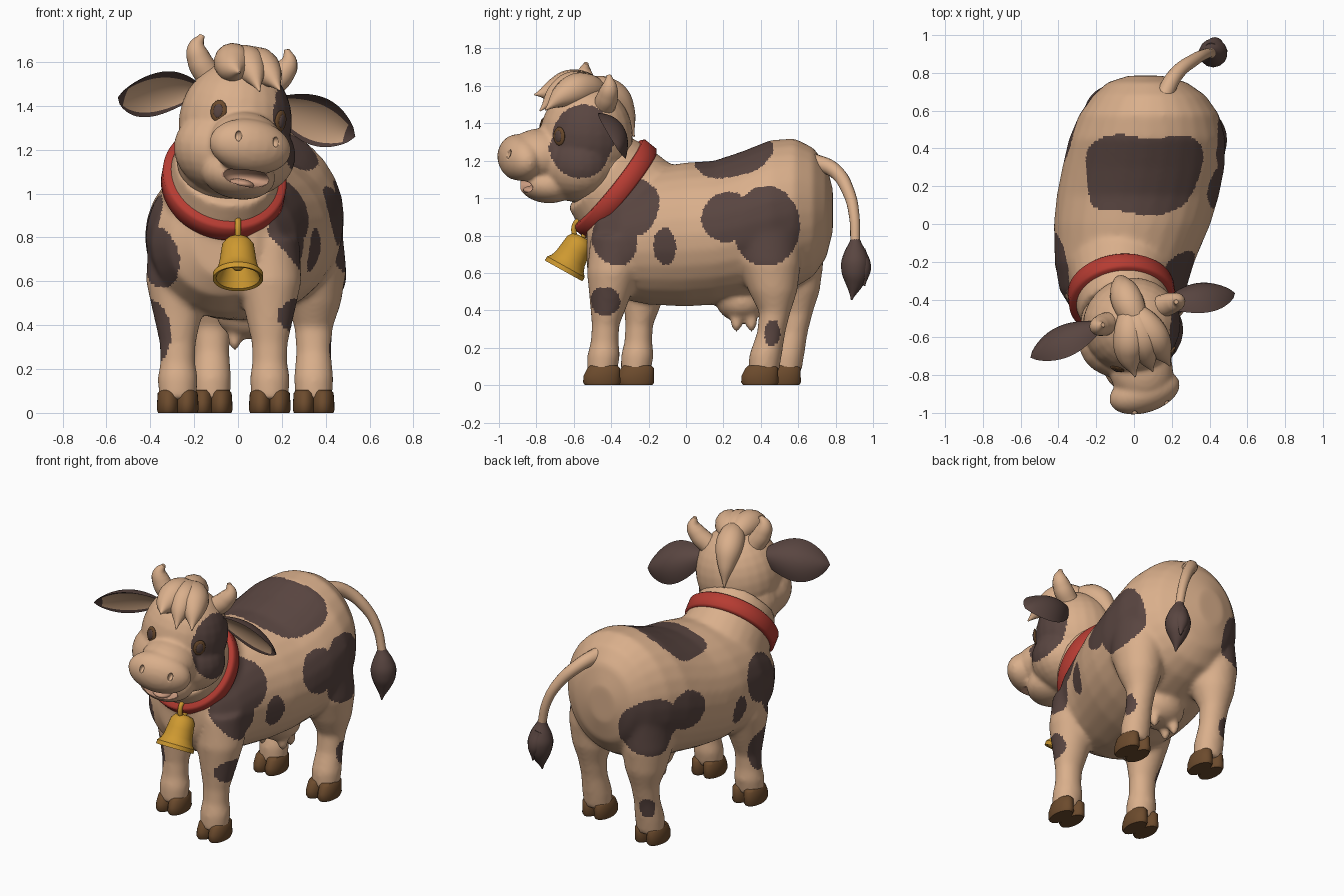
import bpy, bmesh, math
from mathutils import Matrix, Vector

cube = bpy.data.objects.get("Cube")
if cube:
    bpy.data.objects.remove(cube)


def material(name, *rgb):
    mat = bpy.data.materials.new(name)
    mat.use_nodes = True
    mat.diffuse_color = (*rgb, 1)
    mat.node_tree.nodes["Principled BSDF"].inputs["Base Color"].default_value = (*rgb, 1)
    return mat


TAN = material("tan hide", .70, .43, .26)
DARK = material("dark brown patch", .10, .06, .052)
HOOF = material("hoof brown", .15, .07, .026)
RED = material("collar red", .47, .045, .032)
GOLD = material("bell gold", .62, .32, .03)
MOUTH = material("mouth pink", .58, .32, .21)

X, Y, Z = Vector((1, 0, 0)), Vector((0, 1, 0)), Vector((0, 0, 1))
HEAD = (Matrix.Translation((-.02, -.52, 1.3)) @ Matrix.Rotation(math.radians(17.5), 4, 'Z')
        @ Matrix.Rotation(math.radians(9), 4, 'Y'))


def add_object(name, mesh, mats, matrix=Matrix()):
    ob = bpy.data.objects.new(name, mesh)
    bpy.context.collection.objects.link(ob)
    for m in mats:
        mesh.materials.append(m)
    for p in mesh.polygons:
        p.use_smooth = True
    ob.matrix_world = matrix
    return ob


def to_mesh(bm, name):
    bmesh.ops.recalc_face_normals(bm, faces=bm.faces[:])
    mesh = bpy.data.meshes.new(name)
    bm.to_mesh(mesh)
    bm.free()
    return mesh


def sharpen(ob, angle):
    bpy.ops.object.select_all(action='DESELECT')
    ob.select_set(True)
    bpy.context.view_layer.objects.active = ob
    bpy.ops.object.shade_smooth_by_angle(angle=math.radians(angle))


def evaluated_mesh(ob):
    deps = bpy.context.evaluated_depsgraph_get()
    mesh = bpy.data.meshes.new_from_object(ob.evaluated_get(deps))
    mesh.materials.clear()
    return mesh


def ball(bm, centre, radii, turn=0):
    bmesh.ops.create_uvsphere(bm, u_segments=24, v_segments=16, radius=1,
                              matrix=Matrix.Translation(centre) @ Matrix.Rotation(turn, 4, 'Z')
                              @ Matrix.Diagonal((*radii, 1)))


def loft(bm, rings, u, v, n=28):
    """Skin elliptical rings given as (centre, radius along u, radius along v)."""
    loops = []
    for c, ru, rv in rings:
        angles = [math.tau * i / n for i in range(n)]
        loops.append([bm.verts.new(Vector(c) + u * ru * math.cos(a) + v * rv * math.sin(a))
                      for a in angles])
    for a, b in zip(loops, loops[1:]):
        for i in range(n):
            bm.faces.new((a[i - 1], a[i], b[i], b[i - 1]))
    bm.faces.new(loops[0])
    bm.faces.new(loops[-1])


def fuse(name, bm, voxel, rounds, cutter=None):
    """Melt overlapping volumes into one soft skin, then carve it."""
    ob = add_object(name, to_mesh(bm, name), [])
    mod = ob.modifiers.new("melt", 'REMESH')
    mod.mode, mod.voxel_size = 'VOXEL', voxel
    mod = ob.modifiers.new("soften", 'SMOOTH')
    mod.factor, mod.iterations = .5, rounds
    if cutter:
        mod = ob.modifiers.new("carve", 'BOOLEAN')
        mod.operation, mod.solver, mod.object = 'DIFFERENCE', 'EXACT', cutter
    mesh = evaluated_mesh(ob)
    bpy.data.objects.remove(ob)
    return mesh


def tube(name, points, mat, matrix=Matrix()):
    """Tapered tube through (x, y, z, radius) points."""
    curve = bpy.data.curves.new(name, 'CURVE')
    curve.dimensions, curve.bevel_depth, curve.bevel_resolution = '3D', 1, 5
    curve.use_fill_caps, curve.resolution_u = True, 8
    spline = curve.splines.new('BEZIER')
    spline.radius_interpolation = 'CARDINAL'
    spline.bezier_points.add(len(points) - 1)
    for bp, (x, y, z, r) in zip(spline.bezier_points, points):
        bp.co, bp.radius = (x, y, z), r
        bp.handle_left_type = bp.handle_right_type = 'AUTO'
    ob = bpy.data.objects.new(name, curve)
    bpy.context.collection.objects.link(ob)
    mesh = evaluated_mesh(ob)
    bpy.data.objects.remove(ob)
    return add_object(name, mesh, [mat], matrix)


def inside(p, centre, radii, power=2):
    return sum(abs((a - c) / r) ** power for a, c, r in zip(p, centre, radii)) < 1


# Trunk: y, middle x, top, bottom, half width
bm = bmesh.new()
trunk = [(-.53, -.06, .95, .62, .14), (-.47, -.06, 1, .53, .26), (-.35, -.06, 1.08, .46, .335),
         (-.2, -.05, 1.16, .43, .37), (0, -.01, 1.19, .42, .415), (.15, .02, 1.2, .43, .43),
         (.3, .05, 1.25, .45, .43), (.45, .07, 1.31, .47, .415), (.58, .08, 1.32, .52, .37),
         (.68, .08, 1.27, .58, .3), (.75, .07, 1.18, .68, .21), (.785, .06, 1.05, .82, .09)]
loft(bm, [((x, y, (t + b) / 2), w, (t - b) / 2) for y, x, t, b, w in trunk], X, Z)

# Neck, tilted forward and turned slightly
NU, NV = Vector((.98, .06, -.1)), Vector((0, .63, .78))
loft(bm, [((-.05, -.12, .8), .33, .33), ((-.055, -.25, .92), .3, .31),
          ((-.065, -.38, 1.05), .26, .285), ((-.05, -.47, 1.14), .24, .25)], NU, NV)

# Legs: hoof position, then height, backward shift, half width, half depth
front_shape = [(.06, 0, .085, .08), (.16, .01, .092, .088), (.23, .015, .08, .075),
               (.32, .02, .083, .074), (.45, .04, .112, .105), (.6, .06, .145, .14), (.8, .1, .135, .16)]
rear_shape = [(.06, .02, .085, .08), (.16, .03, .09, .088), (.28, .06, .08, .076),
              (.39, .08, .088, .084), (.5, .07, .125, .13), (.65, .05, .15, .17), (.85, .03, .13, .18)]
legs = {"front_left": (.145, -.45, front_shape), "front_right": (-.275, -.27, front_shape),
        "rear_left": (.345, .395, rear_shape), "rear_right": (-.12, .515, rear_shape)}
for name, (lx, ly, shape) in legs.items():
    loft(bm, [((lx, ly + d, z), w, h) for z, d, w, h in shape], X, Y)

# Udder with four teats
ball(bm, (.06, .3, .45), (.16, .14, .115))
for sx in (-1, 1):
    for sy in (-1, 1):
        ball(bm, (.06 + sx * .075, .31 + sy * .04, .34), (.032, .032, .06))

body = add_object("body", fuse("body", bm, .0135, 14), [TAN, DARK])

# Hide patches as ellipsoids
spots = [((.45, .23, .9), (.3, .14, .135)), ((.45, .44, .85), (.3, .18, .215)),
         ((.28, -.27, .97), (.2, .115, .17)), ((.22, -.38, .8), (.16, .13, .175)),
         ((.4, -.12, .74), (.2, .068, .105)), ((.23, -.44, .45), (.095, .08, .08)),
         ((.44, .47, .28), (.1, .045, .07)),
         ((-.23, .67, .81), (.23, .15, .185)), ((-.4, .47, .87), (.2, .14, .14)),
         ((-.44, -.23, .87), (.13, .18, .17)), ((-.36, -.36, .71), (.13, .17, .14)),
         ((-.42, .02, .73), (.15, .058, .095)), ((-.38, -.25, .37), (.09, .11, .15)),
         ((-.17, .66, .25), (.06, .07, .075))]
saddle = (.055, .26, 1.25), (.335, .205, .165)
for p in body.data.polygons:
    c = p.center + Y * .012 * math.sin(p.center.x * 17)  # gently wavy borders
    p.material_index = int(any(inside(c, *s) for s in spots) or inside(c, *saddle, 4))

# Cloven hooves
for name, (lx, ly, shape) in legs.items():
    bm = bmesh.new()
    for s in (-1, 1):
        x = lx + s * .042
        loft(bm, [((x, ly, 0), .048, .09), ((x, ly, .015), .053, .1), ((x, ly, .05), .052, .098),
                  ((x, ly + .01, .09), .049, .088), ((x, ly + .01, .105), .038, .073)], X, Y)
    sharpen(add_object(name + "_hoof", to_mesh(bm, "hoof"), [HOOF]), 50)

# Head skin with carved mouth and nostrils
mouth = (-.01, -.35, -.23), (.11, .11, .042)
nostrils = [((s * .09 - .025, -.465, -.055), (.014, .03, .024)) for s in (-1, 1)]
bm = bmesh.new()
for hole in [mouth, *nostrils]:
    ball(bm, *hole)
cutter = add_object("mouth_cutter", to_mesh(bm, "cutter"), [])
cutter.hide_render = True

bm = bmesh.new()
ball(bm, (0, -.015, .02), (.26, .25, .29))        # skull
ball(bm, (0, -.07, -.11), (.285, .22, .21))       # cheeks
ball(bm, (-.01, -.25, -.07), (.17, .2, .14))      # bridge
ball(bm, (-.025, -.375, -.09), (.195, .11, .125))  # muzzle
ball(bm, (-.01, -.215, -.22), (.17, .16, .11))    # jaw
ball(bm, (0, .03, -.13), (.24, .19, .23))         # nape
head = add_object("head", fuse("head", bm, .012, 6, cutter), [TAN, DARK, MOUTH], HEAD)
bpy.data.objects.remove(cutter)
for p in head.data.polygons:
    if inside(p.center, mouth[0], [r * 1.05 for r in mouth[1]]):
        p.material_index = 2
    elif inside(p.center, (.27, -.135, .06), (.19, .2, .215)):
        p.material_index = 1

bm = bmesh.new()
ball(bm, (-.01, -.27, -.262), (.06, .08, .025))
add_object("tongue", to_mesh(bm, "tongue"), [MOUTH], HEAD)

for side, s in (("left", 1), ("right", -1)):
    # Eye and pupil
    for part, out, size, mat in (("eye", 0, (.038, .012, .05), HOOF),
                                 ("pupil", .008, (.022, .008, .032), DARK)):
        bm = bmesh.new()
        ball(bm, (s * (.15 + out * .55), -.215 - out * .8, .055), size, s * math.radians(33))
        add_object(side + "_" + part, to_mesh(bm, part), [mat], HEAD)

    # Horn
    tube(side + "_horn", [(s * .15, .03, .22, .06), (s * .2, .03, .28, .056),
                          (s * .222, .03, .34, .041), (s * .205, .03, .395, .012)], TAN, HEAD)

    # Cupped leaf-shaped ear: pale lining, dark back and rim
    bm = bmesh.new()
    rows, cols = 18, 14
    for cup, lining in ((.3, True), (.6, False)):
        grid = []
        for i in range(rows + 1):
            u = i / rows
            w = .132 * max(0, math.sin(math.pi * (.1 + .9 * u) ** 1.2)) ** .7
            mid = Vector((.19 + .385 * u, .03 - .05 * u, .14 - .09 * u))
            row = []
            for j in range(cols + 1):
                v = 2 * j / cols - 1
                q = mid + Vector((0, -.6, .8)) * v * w + Vector((0, .8, .6)) * cup * w * (1 - v * v)
                row.append(bm.verts.new((s * q.x, q.y, q.z)))
            grid.append(row)
        for i in range(rows):
            for j in range(cols):
                f = bm.faces.new((grid[i][j], grid[i + 1][j], grid[i + 1][j + 1], grid[i][j + 1]))
                f.material_index = int(lining and 0 < j < cols - 3 and i < rows - 2)
    bmesh.ops.remove_doubles(bm, verts=bm.verts[:], dist=.0005)
    sharpen(add_object(side + "_ear", to_mesh(bm, "ear"), [DARK, TAN], HEAD), 60)

# Forelock and the lock behind the crown
for i, (x, tip) in enumerate(((-.1, .24), (-.01, .17), (.07, .19))):
    tube(f"forelock_{i}", [(-.02, .1, .26, .04), (x * .6 - .01, -.06, .295, .085),
                           (x, -.18, .26, .066), (x * 1.2 + .02, -.285, tip, .004)], TAN, HEAD)
tube("back_lock", [(-.01, -.05, .29, .06), (-.02, .11, .255, .085), (-.01, .2, .16, .055),
                   (.01, .25, .03, .004)], TAN, HEAD)

# Collar band
bm = bmesh.new()
centre, axis = Vector((-.065, -.38, 1.05)), NU.cross(NV).normalized()
section = [(-.05, -.05), (.005, -.05), (.018, -.038), (.018, .038), (.005, .05), (-.05, .05)]
loops = []
for i in range(64):
    a = math.tau * i / 64
    loops.append([bm.verts.new(centre + NU * math.cos(a) * (.27 + o) + NV * math.sin(a) * (.287 + o)
                               + axis * h) for o, h in section])
for i in range(64):
    for j in range(6):
        bm.faces.new((loops[i - 1][j - 1], loops[i][j - 1], loops[i][j], loops[i - 1][j]))
sharpen(add_object("collar", to_mesh(bm, "collar"), [RED]), 50)

# Bell hanging from a ring
BELL = Matrix.Translation((0, -.555, .79)) @ Matrix.Rotation(math.radians(-29), 4, 'X')
bm = bmesh.new()
bell = [(.025, .003), (.055, -.005), (.073, -.03), (.08, -.08), (.087, -.13), (.098, -.16),
        (.115, -.18), (.115, -.205), (.1, -.2), (.07, -.13), (.05, -.05)]
loft(bm, [((0, 0, z), r, r) for r, z in bell], X, Y, 36)
ball(bm, (0, 0, -.13), (.03, .03, .03))
sharpen(add_object("bell", to_mesh(bm, "bell"), [GOLD], BELL), 40)
ring = [(0, math.sin(a) * .03, .03 + math.cos(a) * .05, .014)
        for a in [math.tau * i / 12 for i in range(13)]]
tube("bell_ring", ring, GOLD, Matrix.Translation((0, -.57, .8)))

# Tail and its pointed tuft
tube("tail", [(.15, .66, 1.2, .046), (.22, .79, 1.15, .04), (.32, .87, 1.03, .033),
              (.38, .9, .9, .028), (.41, .905, .76, .026)], TAN)
tube("tail_tuft", [(.405, .905, .79, .022), (.415, .905, .7, .063), (.42, .905, .62, .075),
                   (.42, .9, .54, .048), (.42, .885, .455, .004)], DARK)
tube("tail_tuft_tip", [(.41, .92, .72, .04), (.43, .945, .62, .045), (.44, .955, .53, .004)], DARK)
